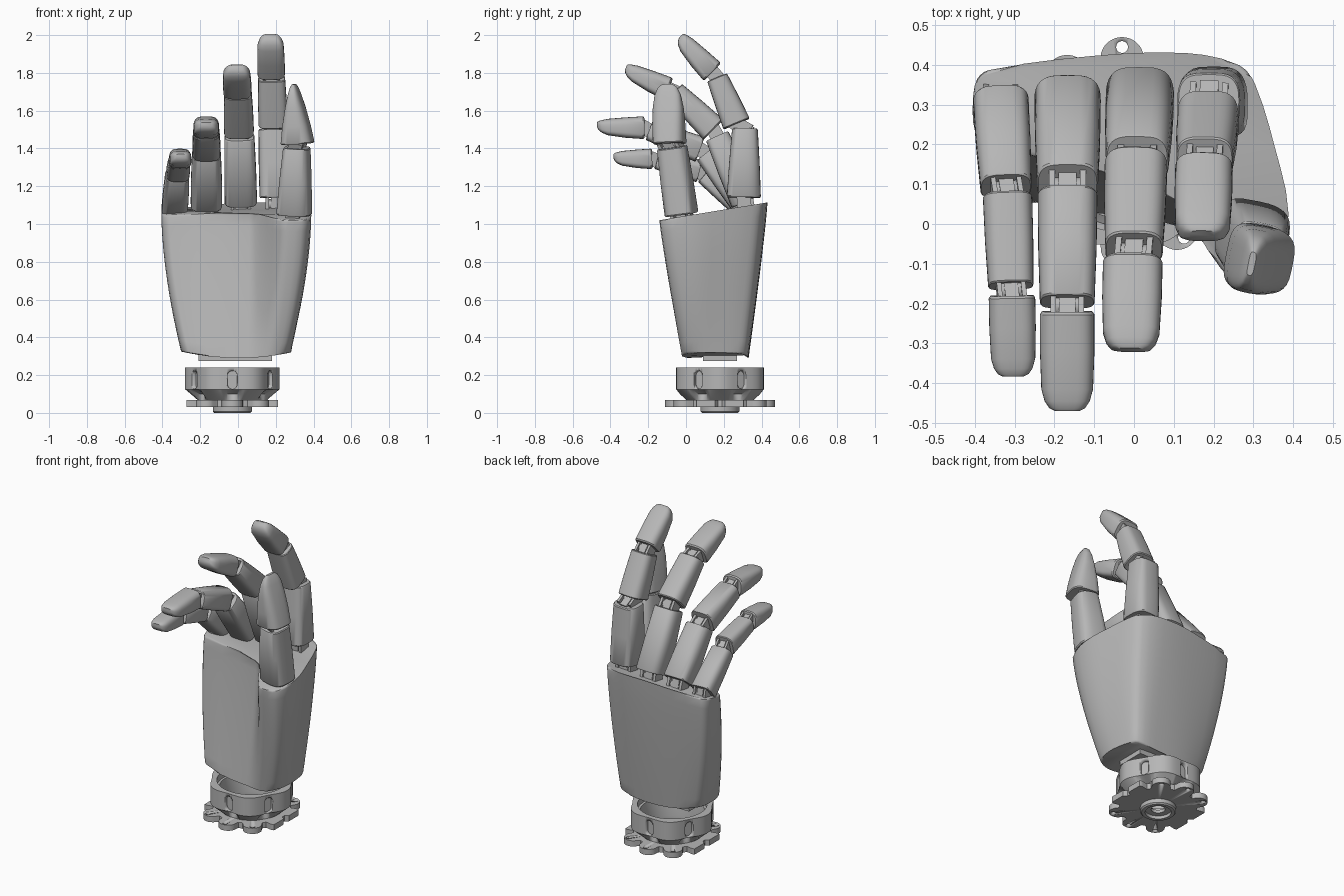
import bpy, bmesh, math
from mathutils import Vector, Matrix

cube = bpy.data.objects.get("Cube")
if cube:
    bpy.data.objects.remove(cube, do_unlink=True)

grey = bpy.data.materials.new("satin grey")
grey.use_nodes = True
grey.diffuse_color = (0.47, 0.47, 0.47, 1)
grey.node_tree.nodes["Principled BSDF"].inputs["Base Color"].default_value = grey.diffuse_color


def finish(name, bm, angle=35):
    bmesh.ops.recalc_face_normals(bm, faces=bm.faces)
    me = bpy.data.meshes.new(name)
    bm.to_mesh(me)
    bm.free()
    me.materials.append(grey)
    me.shade_smooth()
    me.set_sharp_from_angle(angle=math.radians(angle))
    ob = bpy.data.objects.new(name, me)
    bpy.context.collection.objects.link(ob)
    return ob


def loft(bm, rings, closed=False):
    """Skin a list of point rings; closed joins the last ring to the first."""
    vs = [[bm.verts.new(p) for p in ring] for ring in rings]
    n = len(vs[0])
    pairs = list(zip(vs, vs[1:])) + ([(vs[-1], vs[0])] if closed else [])
    for lo, hi in pairs:
        for i in range(n):
            j = (i + 1) % n
            bm.faces.new((lo[i], lo[j], hi[j], hi[i]))
    if not closed:
        return bm.faces.new(vs[0][::-1]), bm.faces.new(vs[-1])


def frame(a, b, side):
    """Axes of a limb piece: x across, y to the back of the hand, z along."""
    d = (b - a).normalized()
    back = d.cross(side).normalized()
    across = back.cross(d)
    m = Matrix((across, back, d)).transposed().to_4x4()
    m.translation = a
    return m


# Stations along a piece: position, width scale, depth scale, shift to the back
SHELL = [(0, .95, .95, 0), (.02, 1, 1, 0), (.5, .98, .9, 0), (.985, .92, .76, 0), (1, .88, .71, 0)]
TIP = [(0, .93, .9, 0), (.03, 1, 1, 0), (.4, 1, .9, .02), (.78, .95, .72, .06),
       (.9, .83, .56, .09), (.97, .66, .4, .13), (1, .45, .22, .17)]
THUMB_TIP = [(0, .95, .95, 0), (.02, 1, 1, 0), (.3, 1, .83, 0), (.6, .95, .58, 0),
             (.82, .82, .36, 0), (.94, .62, .22, 0), (1, .35, .1, 0)]


def piece(name, a, b, side, w, h, stations):
    m, length = frame(a, b, side), (b - a).length
    rings = []
    for t, sw, sh, shift in stations:
        ring = []
        for i in range(32):
            c, s = math.cos(math.tau * i / 32), math.sin(math.tau * i / 32)
            power = .8 if s > 0 else .45      # round back, flat pad
            x = math.copysign(abs(c) ** .55, c) * w * sw / 2
            y = math.copysign(abs(s) ** power, s) * h * sh / 2
            ring.append(m @ Vector((x, y + shift * h, t * length)))
        rings.append(ring)
    bm = bmesh.new()
    loft(bm, rings)
    finish(name, bm)


def add_box(bm, m, centre, size):
    mat = m @ Matrix.Translation(centre) @ Matrix.Diagonal((*size, 1))
    bmesh.ops.create_cube(bm, size=1, matrix=mat)


def hinge(name, a, b, side, w):
    """Clevis plates, a centre lug and a cross pin between two pieces."""
    m, length = frame(a, b, side), (b - a).length
    bm = bmesh.new()
    add_box(bm, m, (0, 0, length / 2), (w * .3, .06, length + .08))
    for s in (-1, 1):
        add_box(bm, m, (s * w * .26, 0, length / 2), (w * .1, .075, length + .06))
    pin = m @ Matrix.Translation((0, 0, length / 2)) @ Matrix.Rotation(math.pi / 2, 4, 'Y')
    bmesh.ops.create_cone(bm, cap_ends=True, segments=20, radius1=.027, radius2=.027,
                          depth=w * .56, matrix=pin)
    finish(name, bm)


def digit(name, root, parts, side, tip=TIP):
    """parts: start, end, width, depth for each piece from the palm outward."""
    last = Vector(root)
    labels = ["proximal", "middle", "tip"] if len(parts) == 3 else ["proximal", "tip"]
    for label, (a, b, w, h) in zip(labels, parts):
        a, b = Vector(a), Vector(b)
        hinge(f"{name}_{label}_hinge", last, a, side, w)
        piece(f"{name}_{label}", a, b, side, w, h, tip if label == "tip" else SHELL)
        last = b


# Four fingers
X = Vector((1, 0, 0))
digit("index_finger", (.2, .31, 1.07), [
    ((.2, .306, 1.14), (.188, .312, 1.505), .172, .18),
    ((.186, .268, 1.53), (.178, .165, 1.775), .155, .15),
    ((.176, .14, 1.805), (.172, -.042, 1.98), .145, .13)], X)
digit("middle_finger", (.015, .33, 1.07), [
    ((.015, .32, 1.12), (.008, .165, 1.465), .172, .17),
    ((.005, .145, 1.5), (0, -.06, 1.7), .158, .15),
    ((-.003, -.093, 1.715), (-.008, -.325, 1.81), .15, .125)], X)
digit("ring_finger", (-.167, .33, 1.06), [
    ((-.167, .315, 1.11), (-.167, .105, 1.375), .167, .16),
    ((-.167, .075, 1.395), (-.168, -.195, 1.495), .15, .14),
    ((-.168, -.22, 1.51), (-.168, -.47, 1.505), .137, .12)], X)
digit("little_finger", (-.335, .32, 1.04), [
    ((-.335, .31, 1.085), (-.322, .095, 1.26), .14, .13),
    ((-.318, .07, 1.28), (-.31, -.155, 1.335), .124, .12),
    ((-.307, -.18, 1.345), (-.303, -.383, 1.34), .117, .108)], X)

# Thumb, turned so that its back faces outward
digit("thumb", (.298, 0, .99), [
    ((.298, -.025, 1.05), (.312, -.075, 1.405), .17, .18),
    ((.316, -.088, 1.425), (.296, -.1, 1.74), .17, .17)], Vector((-.2, -1, 0)), THUMB_TIP)

# Palm shell: one outline at the wrist, one at the knuckles
WRIST = [(-.30, .2), (-.295, .1), (-.26, .055), (.05, .01), (.09, 0), (.16, -.02), (.2, -.02), (.25, 0),
         (.275, .07), (.28, .15), (.26, .27), (.23, .315), (.12, .33), (-.1, .325), (-.26, .29), (-.29, .26)]
KNUCKLE = [(-.405, .31), (-.4, .235), (-.365, .2), (.06, .095), (.12, .04), (.22, -.115), (.27, -.14), (.36, -.12),
           (.388, .03), (.355, .19), (.305, .35), (.265, .4), (.13, .43), (-.1, .423), (-.365, .388), (-.395, .365)]


def smooth_outline(points, steps=3):
    """Closed spline through the points."""
    out, n = [], len(points)
    for i in range(n):
        p0, p1, p2, p3 = (Vector(points[(i + k) % n]) for k in (-1, 0, 1, 2))
        span = (p2 - p1).length
        m1 = (p2 - p0).normalized() * span
        m2 = (p3 - p1).normalized() * span
        for k in range(steps):
            t = k / steps
            out.append(p1 * (2 * t**3 - 3 * t**2 + 1) + m1 * (t**3 - 2 * t**2 + t)
                       + p2 * (3 * t**2 - 2 * t**3) + m2 * (t**3 - t**2))
    return out


rings = []
for k in range(13):
    t = k / 12
    fx, fy = 1 - (1 - t) ** 1.7, 1 - (1 - t) ** 1.15
    ring = []
    for (x0, y0), (x1, y1) in zip(smooth_outline(WRIST), smooth_outline(KNUCKLE)):
        low = .29 + .03 * (x0 / .28) ** 2
        high = 1.02 + (y1 + .14) * .165 - .08 * max(0, -x1)
        ring.append((x0 + (x1 - x0) * fx, y0 + (y1 - y0) * fy, low + (high - low) * t))
    rings.append(ring)
bm = bmesh.new()
caps = loft(bm, rings)
rim = list({e for f in caps for e in f.edges})
bmesh.ops.bevel(bm, geom=rim, offset=.01, segments=2, profile=.5, affect='EDGES')
finish("palm", bm, 40)

# Wrist stub under the palm
bm = bmesh.new()
add_box(bm, Matrix(), (-.015, .18, .305), (.39, .18, .06))
finish("wrist_stub", bm)

# Wrist coupling
AXIS = Vector((-.03, .18, 0))
N = 240


def ring_at(z, radius, limit=1):
    out = []
    for i in range(N):
        a = math.tau * i / N
        r = radius(a) if callable(radius) else radius
        x = max(-limit, min(limit, r * math.cos(a)))
        out.append(AXIS + Vector((x, r * math.sin(a), z)))
    return out


def hexagonal(a):
    return .24 - .01 * math.cos(6 * (a - math.pi / 2))


def scalloped(a):
    return .22 - .05 * max(0, math.cos(6 * (a - math.pi / 2)))


def lobed(a):
    """Ten round ears on a disc."""
    step = math.tau / 10
    off = (a - math.pi / 2 + step / 2) % step - step / 2
    inside = .055 ** 2 - (.235 * math.sin(off)) ** 2
    return max(.222, .235 * math.cos(off) + math.sqrt(inside)) if inside > 0 else .222


def cut(ob, bm):
    cutter = finish(ob.name + "_cutter", bm)
    cutter.hide_render = True
    cutter.hide_viewport = True
    cutter.display_type = 'WIRE'
    mod = ob.modifiers.new("holes", 'BOOLEAN')
    mod.object = cutter
    mod.solver = 'EXACT'


# Cup with an upright recess in each of its six sides
bm = bmesh.new()
loft(bm, [ring_at(.065, .18), ring_at(.1, scalloped), ring_at(.125, hexagonal),
          ring_at(.24, hexagonal), ring_at(.24, .2), ring_at(.2, .2), ring_at(.2, .185),
          ring_at(.09, .165), ring_at(.065, .165)], closed=True)
cup = finish("wrist_cup", bm)
bm = bmesh.new()
for k in range(6):
    m = Matrix.Translation(AXIS) @ Matrix.Rotation(math.radians(30 + 60 * k), 4, 'Z')
    slot = []
    for i in range(24):
        a = math.tau * (i + .5) / 24
        slot.append((.026 * math.cos(a), .026 * math.sin(a) + math.copysign(.022, math.sin(a))))
    loft(bm, [[m @ Vector((r, u, .175 + v)) for u, v in slot] for r in (.208, .3)])
cut(cup, bm)

# Lobed flange with bolt holes
bm = bmesh.new()
loft(bm, [ring_at(.032, lobed, .243), ring_at(.068, lobed, .243), ring_at(.068, .075), ring_at(.032, .075)],
     closed=True)
flange = finish("wrist_flange", bm)
bm = bmesh.new()
for k in range(10):
    a = math.pi / 2 + math.tau * k / 10
    if abs(math.cos(a)) < .9:
        at = AXIS + Vector((.265 * math.cos(a), .265 * math.sin(a), .05))
        bmesh.ops.create_cone(bm, cap_ends=True, segments=16, radius1=.015, radius2=.015,
                              depth=.1, matrix=Matrix.Translation(at))
cut(flange, bm)

# Hub below the flange
bm = bmesh.new()
loft(bm, [ring_at(0, .095), ring_at(.008, .103), ring_at(.04, .103), ring_at(.04, .04),
          ring_at(.02, .04), ring_at(.02, .075), ring_at(0, .075)], closed=True)
finish("wrist_hub", bm)
